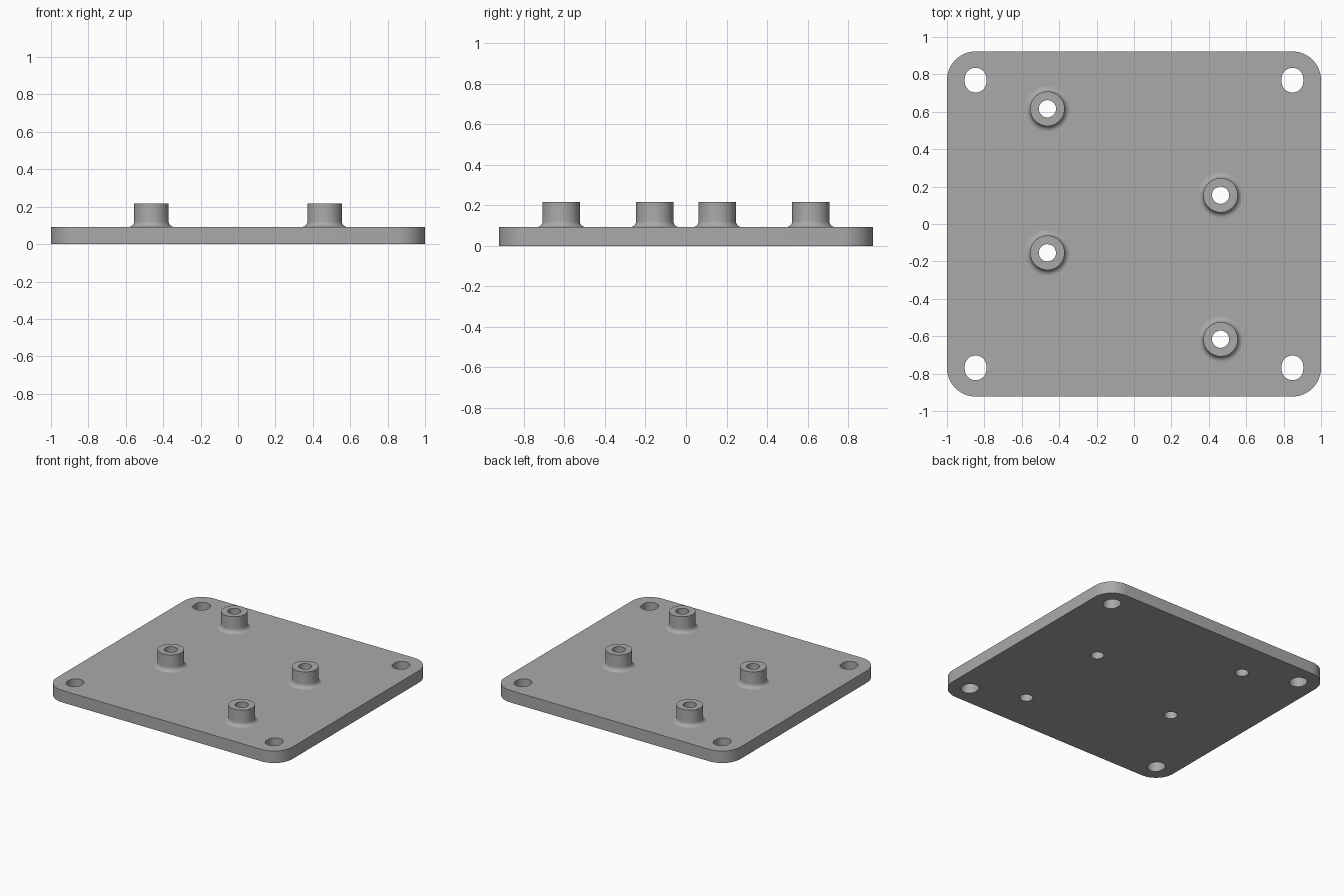
import bpy, bmesh
from math import sin, cos, pi, radians
from mathutils import Vector

cube = bpy.data.objects.get("Cube")
if cube:
    bpy.data.objects.remove(cube)

HALF_X, HALF_Y, THICK = 1.0, 0.923, 0.092
CORNER = 0.154
BOSS_R, BORE_R, BOSS_TOP, FILLET = 0.092, 0.046, 0.216, 0.03
BOSSES = [(-0.463, 0.616), (-0.463, -0.154), (0.463, 0.154), (0.463, -0.616)]
SLOTS = [(sx * 0.847, sy * 0.769) for sx in (-1, 1) for sy in (-1, 1)]

grey = bpy.data.materials.new("grey_plastic")
grey.use_nodes = True
colour = (0.4, 0.4, 0.4, 1)
grey.diffuse_color = colour
grey.node_tree.nodes["Principled BSDF"].inputs["Base Color"].default_value = colour


def finish(bm, name):
    bmesh.ops.recalc_face_normals(bm, faces=bm.faces)
    mesh = bpy.data.meshes.new(name)
    bm.to_mesh(mesh)
    bm.free()
    mesh.materials.append(grey)
    obj = bpy.data.objects.new(name, mesh)
    bpy.context.collection.objects.link(obj)
    bpy.ops.object.select_all(action="DESELECT")
    obj.select_set(True)
    bpy.context.view_layer.objects.active = obj
    bpy.ops.object.shade_smooth_by_angle(angle=radians(30))
    return obj


def rounded_loop(bm, cx, cy, dx, dy, r, steps=12):
    """Closed outline: four arcs of radius r around a dx by dy core."""
    pts = []
    for q, (sx, sy) in enumerate([(1, 1), (-1, 1), (-1, -1), (1, -1)]):
        for i in range(steps + 1):
            a = (q + i / steps) * pi / 2
            pts.append(Vector((cx + sx * dx + r * cos(a), cy + sy * dy + r * sin(a), 0)))
    pts = [p for i, p in enumerate(pts) if (p - pts[i - 1]).length > 1e-5]
    verts = [bm.verts.new(p) for p in pts]
    return [bm.edges.new((verts[i - 1], v)) for i, v in enumerate(verts)]


# Base plate with corner slots and through bores
bm = bmesh.new()
edges = rounded_loop(bm, 0, 0, HALF_X - CORNER, HALF_Y - CORNER, CORNER)
for x, y in SLOTS:
    edges += rounded_loop(bm, x, y, 0, 0.008, 0.058)
for x, y in BOSSES:
    edges += rounded_loop(bm, x, y, 0, 0, BORE_R)
bmesh.ops.triangle_fill(bm, edges=edges, use_beauty=True, normal=(0, 0, 1))
ext = bmesh.ops.extrude_face_region(bm, geom=bm.faces[:], use_keep_orig=True)
bmesh.ops.translate(bm, vec=(0, 0, THICK),
                    verts=[g for g in ext["geom"] if isinstance(g, bmesh.types.BMVert)])
finish(bm, "base_plate")

# Hollow standoffs with a filleted foot
profile = [(BORE_R, THICK), (BORE_R, BOSS_TOP), (BOSS_R, BOSS_TOP)]
for i in range(9):
    a = i / 8 * pi / 2
    profile.append((BOSS_R + FILLET * (1 - cos(a)), THICK + FILLET * (1 - sin(a))))
for n, (x, y) in enumerate(BOSSES, 1):
    bm = bmesh.new()
    verts = [bm.verts.new((r, 0, z)) for r, z in profile]
    line = [bm.edges.new(pair) for pair in zip(verts, verts[1:])]
    bmesh.ops.spin(bm, geom=verts + line, axis=(0, 0, 1), cent=(0, 0, 0),
                   angle=2 * pi, steps=48)
    bmesh.ops.remove_doubles(bm, verts=bm.verts, dist=1e-5)
    obj = finish(bm, f"standoff_{n}")
    obj.location = (x, y, 0)
